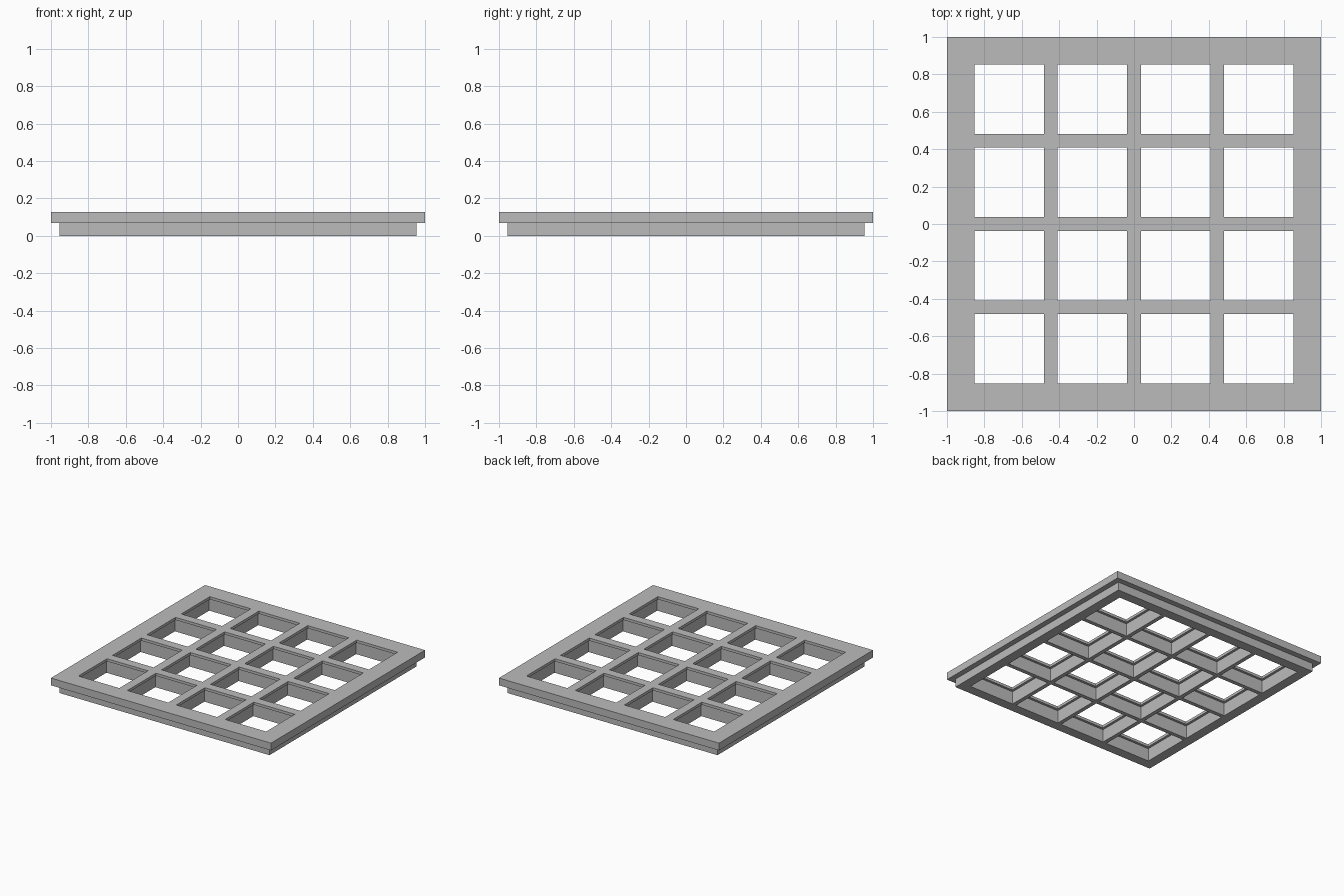
import bpy
import bmesh

cube = bpy.data.objects.get("Cube")
if cube:
    bpy.data.objects.remove(cube, do_unlink=True)

# Overall sizes
TOP, STEP = 0.128, 0.068       # top surface, underside of the outer rim
RIM, SKIRT = 1.0, 0.955        # half widths of rim and skirt
HOLE, BAR = 0.372, 0.073       # opening and bar widths
LIP, UNDERCUT = 0.022, 0.02    # thin lip round each opening
PITCH = HOLE + BAR

grey = bpy.data.materials.new("plain grey")
grey.use_nodes = True
grey.diffuse_color = (0.5, 0.5, 0.5, 1)
bsdf = grey.node_tree.nodes["Principled BSDF"]
bsdf.inputs["Base Color"].default_value = (0.5, 0.5, 0.5, 1)
bsdf.inputs["Roughness"].default_value = 0.8


def stepped_block(bm, cx, cy, rings):
    """Closed square block through (half width, height) rings, bottom to top."""
    loops = [[bm.verts.new((cx + sx * h, cy + sy * h, z))
              for sx, sy in ((-1, -1), (1, -1), (1, 1), (-1, 1))]
             for h, z in rings]
    for low, high in zip(loops, loops[1:]):
        for i in range(4):
            j = (i + 1) % 4
            bm.faces.new((low[i], low[j], high[j], high[i]))
    bm.faces.new(loops[0][::-1])
    bm.faces.new(loops[-1])


def make_object(name, bm):
    bmesh.ops.recalc_face_normals(bm, faces=bm.faces)
    mesh = bpy.data.meshes.new(name)
    bm.to_mesh(mesh)
    bm.free()
    mesh.materials.append(grey)
    obj = bpy.data.objects.new(name, mesh)
    bpy.context.collection.objects.link(obj)
    return obj


# Panel with an overhanging rim
bm = bmesh.new()
stepped_block(bm, 0, 0, [(SKIRT, 0), (SKIRT, STEP), (RIM, STEP), (RIM, TOP)])
panel = make_object("grid_panel", bm)

# Openings, wider below the lip
bm = bmesh.new()
half = HOLE / 2
for ix in range(4):
    for iy in range(4):
        stepped_block(bm, (ix - 1.5) * PITCH, (iy - 1.5) * PITCH,
                      [(half + UNDERCUT, -0.1), (half + UNDERCUT, TOP - LIP),
                       (half, TOP - LIP), (half, TOP + 0.1)])
cutter = make_object("opening_cutter", bm)
cutter.hide_render = True

cut = panel.modifiers.new("openings", "BOOLEAN")
cut.operation = "DIFFERENCE"
cut.solver = "EXACT"
cut.object = cutter
bpy.context.view_layer.objects.active = panel
bpy.ops.object.modifier_apply(modifier=cut.name)
bpy.data.objects.remove(cutter, do_unlink=True)
